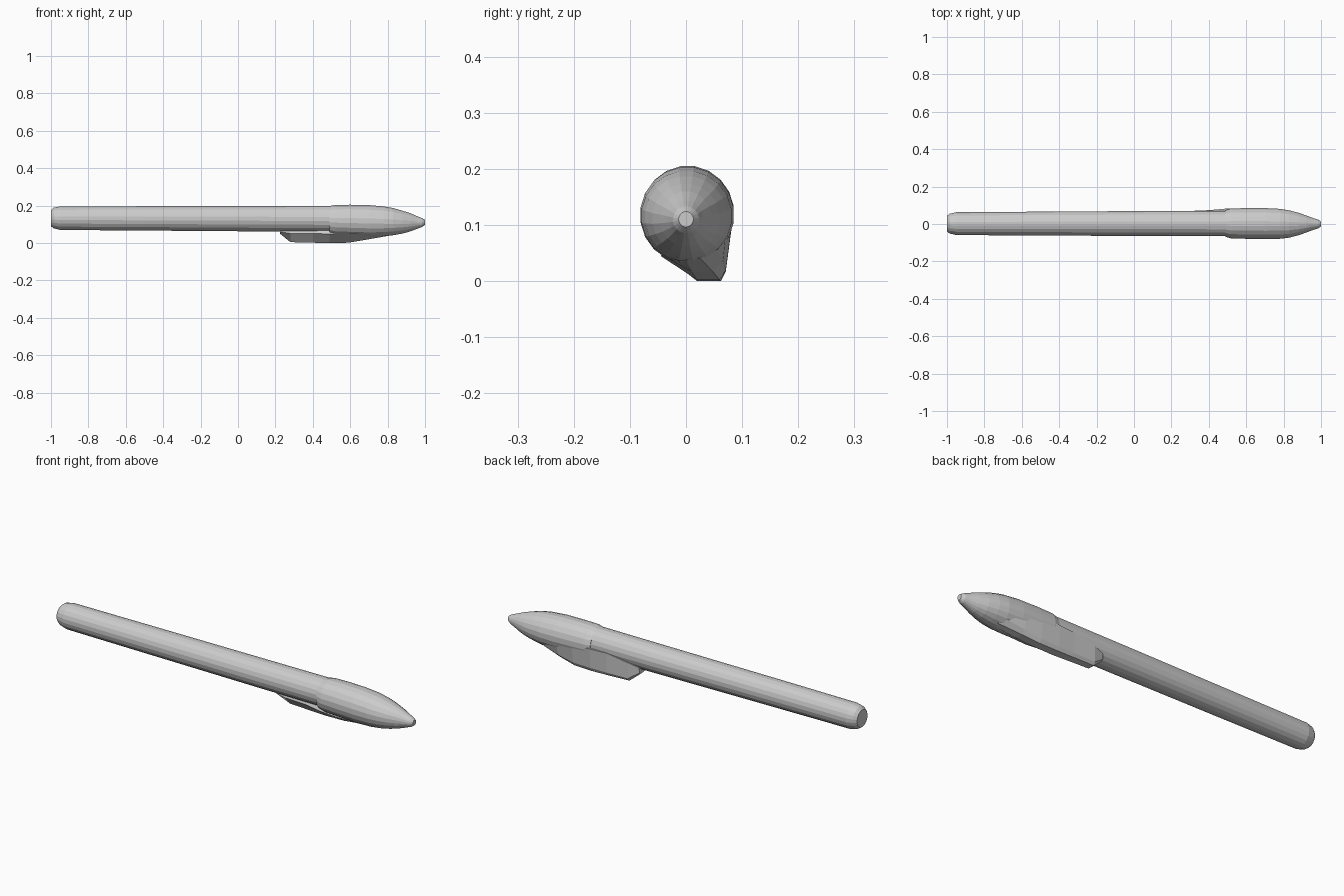
import bpy, bmesh, math


def loft(name, sections):
    """Skin equal-length (x, [(y, z), ...]) sections and cap both ends."""
    bm = bmesh.new()
    rings = [[bm.verts.new((x, y, z)) for y, z in pts] for x, pts in sections]
    n = len(rings[0])
    for a, b in zip(rings, rings[1:]):
        for i in range(n):
            j = (i + 1) % n
            bm.faces.new((a[i], a[j], b[j], b[i]))
    bm.faces.new(rings[0][::-1])
    bm.faces.new(rings[-1])
    bmesh.ops.recalc_face_normals(bm, faces=bm.faces)
    me = bpy.data.meshes.new(name)
    bm.to_mesh(me)
    bm.free()
    ob = bpy.data.objects.new(name, me)
    bpy.context.collection.objects.link(ob)
    return ob


def round_loft(name, stations, sides):
    """Stations are (x, centre y, half width, bottom z, top z)."""
    sections = []
    for x, cy, ry, lo, hi in stations:
        cz, rz = (lo + hi) / 2, (hi - lo) / 2
        angles = [2 * math.pi * (i + 0.5) / sides for i in range(sides)]
        k = 1 / math.cos(math.pi / sides)
        sections.append((x, [(cy + ry * k * math.cos(a), cz + rz * k * math.sin(a))
                             for a in angles]))
    return loft(name, sections)


# Long barrel with a rounded rear end
round_loft("barrel", [
    (-1.00, 0.002, 0.042, 0.090, 0.176),
    (-0.985, 0.002, 0.053, 0.079, 0.189),
    (-0.95, 0.002, 0.061, 0.070, 0.196),
    (-0.50, 0.002, 0.064, 0.067, 0.197),
    (0.16, 0.003, 0.067, 0.062, 0.198),
    (0.55, 0.003, 0.068, 0.060, 0.199)], 20)

# Wider head tapering to the blunt nose
round_loft("head", [
    (0.49, 0.003, 0.072, 0.048, 0.198),
    (0.52, 0.003, 0.080, 0.040, 0.204),
    (0.60, 0.003, 0.082, 0.036, 0.205),
    (0.70, 0.002, 0.083, 0.033, 0.203),
    (0.78, 0.001, 0.080, 0.036, 0.196),
    (0.83, 0.000, 0.073, 0.042, 0.187),
    (0.88, 0.000, 0.060, 0.051, 0.173),
    (0.92, 0.000, 0.046, 0.062, 0.160),
    (0.96, 0.000, 0.031, 0.077, 0.143),
    (0.985, 0.000, 0.023, 0.086, 0.133),
    (1.00, 0.000, 0.013, 0.097, 0.124)], 20)

# Fin-shaped clip under the barrel, offset to the back and blending into the head
loft("clip", [
    (0.225, [(0.020, 0.052), (0.045, 0.050), (0.055, 0.058),
             (0.058, 0.085), (0.000, 0.095), (-0.015, 0.060)]),
    (0.280, [(0.024, 0.005), (0.058, 0.005), (0.068, 0.020),
             (0.069, 0.100), (0.000, 0.110), (-0.018, 0.052)]),
    (0.400, [(0.022, 0.002), (0.061, 0.002), (0.070, 0.018),
             (0.074, 0.120), (0.000, 0.120), (-0.025, 0.052)]),
    (0.490, [(0.020, 0.000), (0.062, 0.000), (0.071, 0.018),
             (0.082, 0.120), (0.000, 0.120), (-0.040, 0.048)]),
    (0.590, [(0.020, 0.002), (0.060, 0.002), (0.071, 0.020),
             (0.084, 0.115), (0.000, 0.120), (-0.045, 0.045)]),
    (0.680, [(0.010, 0.017), (0.048, 0.017), (0.066, 0.036),
             (0.083, 0.110), (0.000, 0.120), (-0.040, 0.045)]),
    (0.800, [(0.000, 0.038), (0.025, 0.041), (0.052, 0.062),
             (0.074, 0.110), (0.000, 0.120), (-0.030, 0.050)])])
